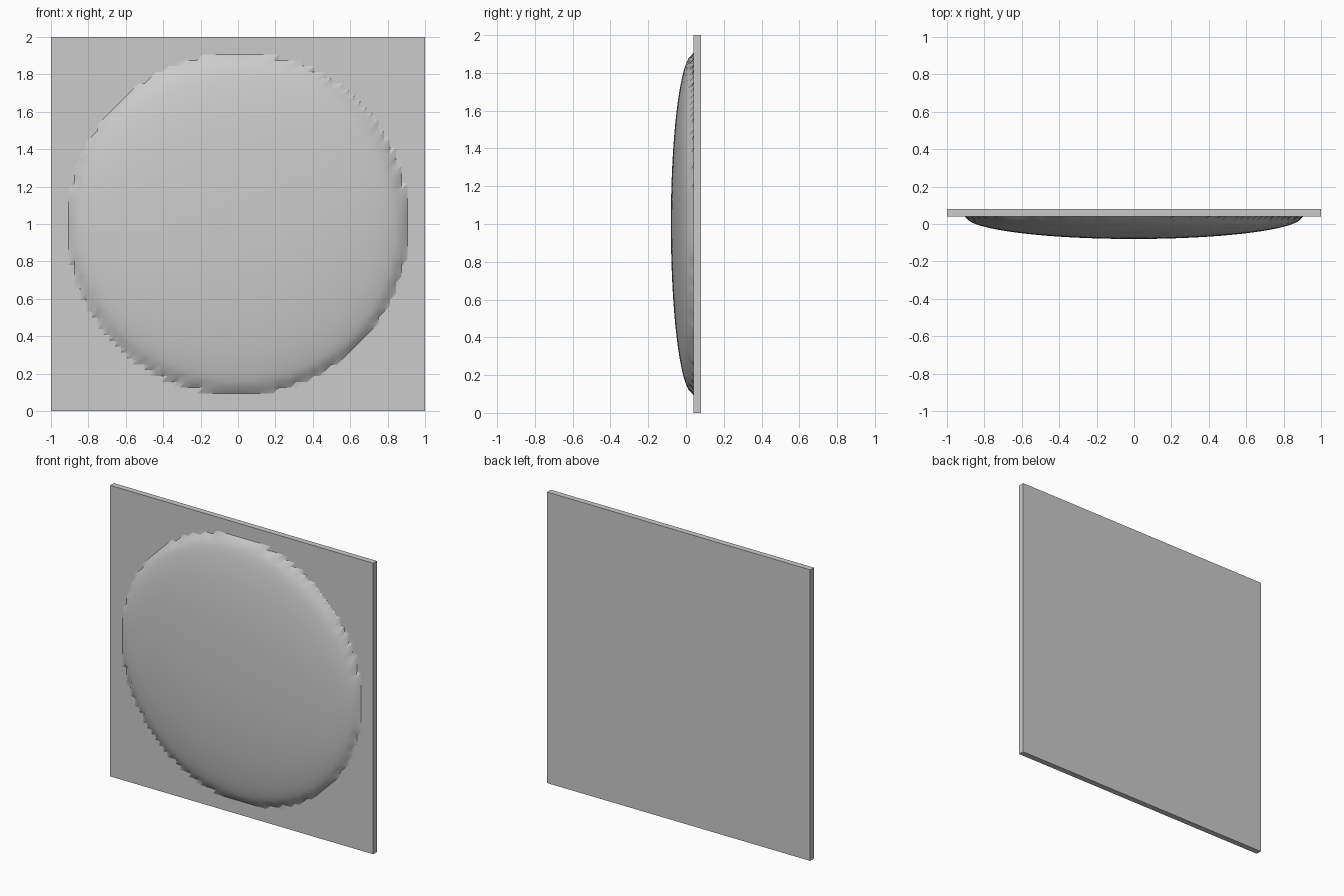
import bpy, bmesh, math

if "Cube" in bpy.data.objects:
    bpy.data.objects.remove(bpy.data.objects["Cube"])

N = 64            # height grid cells per side
STEP = 2 / N
RADIUS = 0.9
FACE_Y = 0.04     # front face of the backing panel
DEPTH = 0.12      # how far the dome rises from the panel

# Thin square backing panel
bpy.ops.mesh.primitive_cube_add(size=1, location=(0, 0.06, 1))
panel = bpy.context.object
panel.name = "backing_panel"
panel.scale = (2, 0.04, 2)
bpy.ops.object.transform_apply(location=False, rotation=False, scale=True)


def height(i, j):
    r = math.hypot(i - N / 2, j - N / 2) * STEP / RADIUS
    return DEPTH * math.sqrt(1 - r * r) if r < 1 else 0


# Relief dome: height-field triangles, stepped along the rim
bm = bmesh.new()
verts = {(i, j): bm.verts.new((i * STEP - 1, FACE_Y - height(i, j), j * STEP))
         for i in range(N + 1) for j in range(N + 1)}
for i in range(N):
    for j in range(N):
        a, b, c, d = (i, j), (i + 1, j), (i + 1, j + 1), (i, j + 1)
        for tri in ((a, b, c), (a, c, d)):
            if any(height(*k) > 0 for k in tri):
                bm.faces.new([verts[k] for k in tri])
bmesh.ops.delete(bm, geom=[v for v in bm.verts if not v.link_faces], context='VERTS')
mesh = bpy.data.meshes.new("relief_dome")
bm.to_mesh(mesh)
bm.free()
dome = bpy.data.objects.new("relief_dome", mesh)
bpy.context.collection.objects.link(dome)

# Smooth dome with a crisp rim
bpy.ops.object.select_all(action='DESELECT')
dome.select_set(True)
bpy.context.view_layer.objects.active = dome
bpy.ops.object.shade_smooth_by_angle(angle=math.radians(30))
